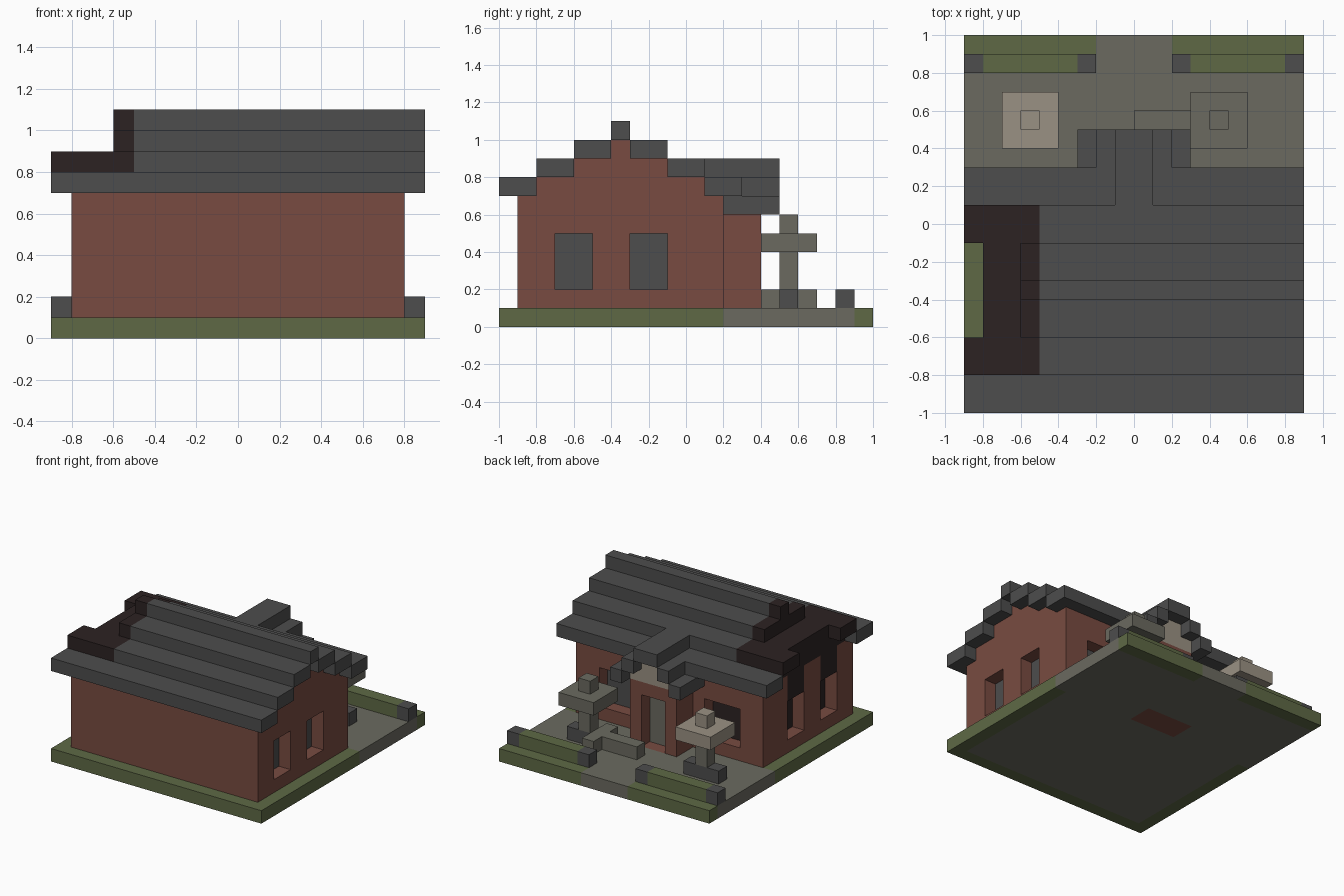
import bpy, bmesh, math
from itertools import product

cube = bpy.data.objects.get("Cube")
if cube:
    bpy.data.objects.remove(cube, do_unlink=True)

UNIT = 0.1  # edge of one building block


def make_material(name, hex_colour):
    channels = [int(hex_colour[i:i + 2], 16) / 255 for i in range(0, 6, 2)]
    linear = [c / 12.92 if c < 0.04 else ((c + 0.055) / 1.055) ** 2.4 for c in channels]
    mat = bpy.data.materials.new(name)
    mat.use_nodes = True
    mat.diffuse_color = (*linear, 1)
    bsdf = mat.node_tree.nodes["Principled BSDF"]
    bsdf.inputs["Base Color"].default_value = (*linear, 1)
    bsdf.inputs["Roughness"].default_value = 0.9
    return mat


GRASS = make_material("grass_green", "5e6945")
STONE = make_material("warm_grey_stone", "6b6a60")
PALE = make_material("pale_stone", "9a9183")
SLATE = make_material("dark_grey_slate", "4d4d4d")
BRICK = make_material("red_brick", "784b41")
CHAR = make_material("charred_black", "2c2222")
CUT = None


def build(name, *layers):
    """Fill block ranges (material, x, y, z) in order, then skin the exposed sides."""
    cells = {}
    for mat, *ranges in layers:
        for cell in product(*(range(lo, hi) for lo, hi in ranges)):
            if mat is CUT:
                cells.pop(cell, None)
            else:
                cells[cell] = mat
    mats = list(dict.fromkeys(cells.values()))
    bm = bmesh.new()
    verts = {}

    def vert(corner):
        if corner not in verts:
            verts[corner] = bm.verts.new([v * UNIT for v in corner])
        return verts[corner]

    for cell, mat in cells.items():
        for axis, side in product(range(3), (0, 1)):
            neighbour = list(cell)
            neighbour[axis] += 2 * side - 1
            if tuple(neighbour) in cells:
                continue
            quad = []
            for u, v in ((0, 0), (1, 0), (1, 1), (0, 1)):
                corner = list(cell)
                corner[axis] += side
                corner[(axis + 1) % 3] += u
                corner[(axis + 2) % 3] += v
                quad.append(vert(tuple(corner)))
            face = bm.faces.new(quad if side else quad[::-1])
            face.material_index = mats.index(mat)
    # Merge flat neighbours of one colour
    bmesh.ops.dissolve_limit(bm, angle_limit=math.radians(1), verts=bm.verts[:],
                             edges=bm.edges[:], delimit={'MATERIAL'})
    mesh = bpy.data.meshes.new(name)
    bm.to_mesh(mesh)
    bm.free()
    for mat in mats:
        mesh.materials.append(mat)
    obj = bpy.data.objects.new(name, mesh)
    bpy.context.collection.objects.link(obj)
    return obj


# Ground slab: lawn border, paved yard, path and brick threshold
GROUND = (0, 1)
build("ground",
      (GRASS, (-9, 9), (-10, 10), GROUND),
      (STONE, (-8, 8), (-9, 9), GROUND),
      (STONE, (-9, 9), (2, 9), GROUND),
      (STONE, (-2, 2), (9, 10), GROUND),
      (BRICK, (-2, 2), (2, 4), GROUND))

# Hedges between low posts
LOW = (1, 2)
for side, start in (("right", -9), ("left", 2)):
    build(side + "_hedge",
          (SLATE, (start, start + 7), (8, 9), LOW),
          (GRASS, (start + 1, start + 6), (8, 9), LOW))

# House walls with stepped gables, charred at the right end
WINDOW = (2, 5)
walls = [(BRICK, (-8, 8), (-9, 2), (1, 7)),
         (BRICK, (-8, 8), (-8, 1), (7, 8)),
         (CHAR, (-8, -6), (-8, 1), (7, 8)),
         (BRICK, (-6, 8), (-6, -1), (8, 9)),
         (CHAR, (-8, -5), (-6, -1), (8, 9)),
         (BRICK, (-6, 8), (-4, -3), (9, 10)),
         (CHAR, (-6, -5), (-4, -3), (9, 10))]
# Side windows: recess, pane, and soot above the right-hand ones
for y in (-7, -3):
    span = (y, y + 2)
    walls += [(SLATE, (6, 7), span, WINDOW), (CUT, (7, 8), span, WINDOW),
              (CHAR, (-7, -6), span, WINDOW), (CHAR, (-8, -7), span, (5, 7)),
              (CUT, (-8, -7), span, WINDOW)]
# Back windows beside the porch
for x, pane in ((-6, CHAR), (3, SLATE)):
    walls += [(pane, (x, x + 3), (0, 1), WINDOW), (CUT, (x, x + 3), (1, 2), WINDOW)]
build("house_walls", *walls)

# Stepped roof courses mirrored about the ridge
roof = []
for step in range(3):
    z = (7 + step, 8 + step)
    left_end = -6 if step == 2 else -9
    for y in (2 * step - 10, 1 - 2 * step):
        roof.append((SLATE, (left_end, 9), (y, y + 2), z))
        if step:
            roof.append((CHAR, (left_end, -5), (y, y + 2), z))
roof += [(SLATE, (-6, 9), (-4, -3), (10, 11)), (CHAR, (-6, -5), (-4, -3), (10, 11))]
build("roof", *roof)

# Porch with recessed door and pale gable
build("porch",
      (BRICK, (-2, 2), (2, 4), (1, 6)),
      (STONE, (-1, 1), (2, 3), (1, 5)),
      (CUT, (-1, 1), (3, 4), (1, 5)),
      (PALE, (-2, 2), (2, 4), (6, 7)),
      (PALE, (-1, 1), (3, 4), (7, 8)))
build("porch_roof",
      (SLATE, (-3, -2), (2, 5), (6, 7)), (SLATE, (2, 3), (2, 5), (6, 7)),
      (SLATE, (-2, -1), (3, 5), (7, 8)), (SLATE, (1, 2), (3, 5), (7, 8)),
      (SLATE, (-1, 1), (1, 5), (8, 9)))

# Yard pedestals: column, wide slab and cap
for side, x, top in (("right", -7, PALE), ("left", 3, STONE)):
    middle = (x + 1, x + 2)
    build(side + "_pedestal",
          (SLATE, (x, x + 3), (5, 6), LOW),
          (STONE, middle, (5, 6), (2, 4)),
          (top, (x, x + 3), (4, 7), (4, 5)),
          (top, middle, (5, 6), (5, 6)),
          *([(STONE, (x, x + 1), (4, 7), LOW)] if side == "left" else []))

# Low bench leading to the left pedestal
build("bench", (STONE, (0, 3), (5, 6), LOW))
